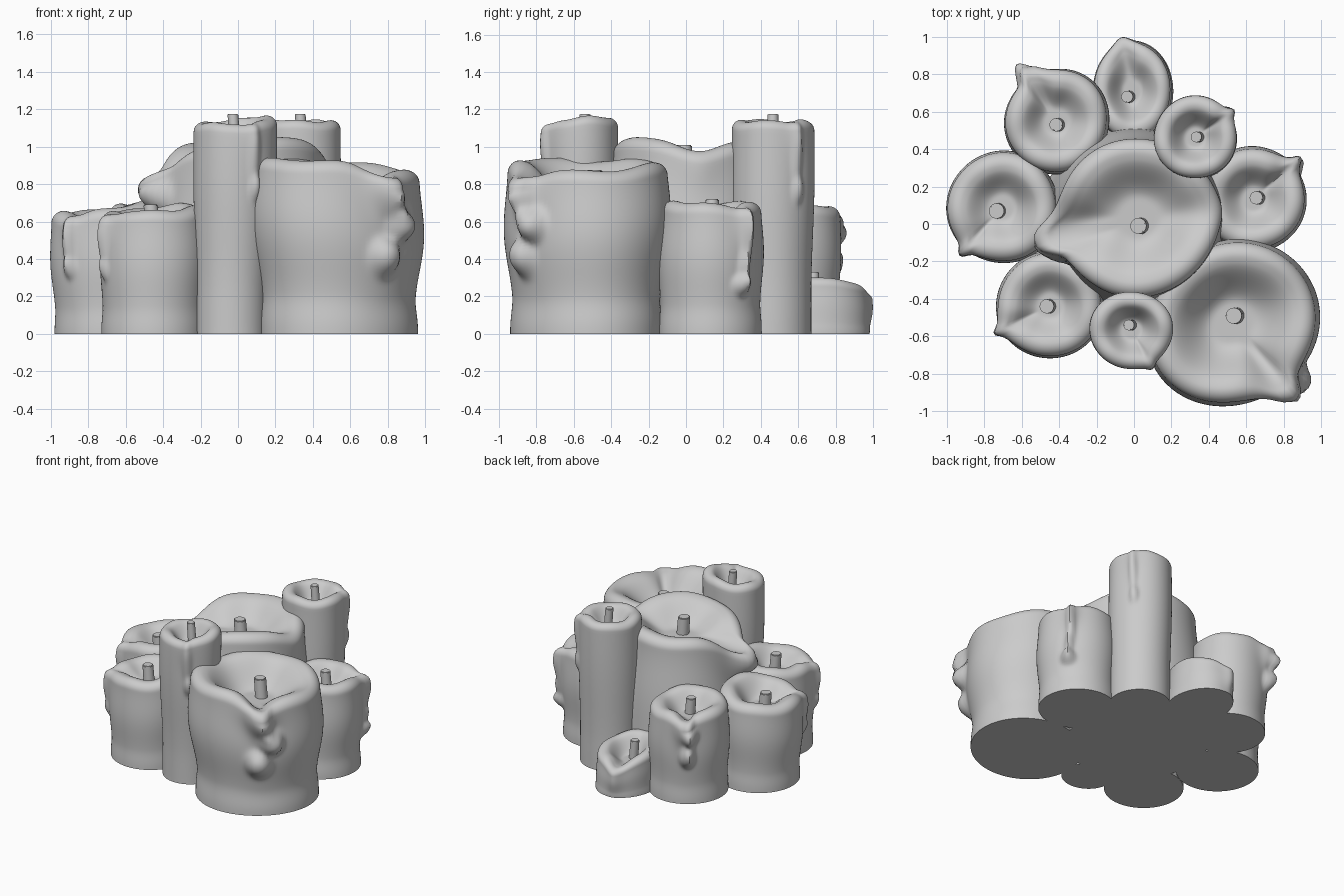
import bpy, bmesh, math
from math import sin, cos, pi, exp, radians

cube = bpy.data.objects.get("Cube")
if cube:
    bpy.data.objects.remove(cube, do_unlink=True)

wax = bpy.data.materials.new("grey wax")
wax.use_nodes = True
GREY = (0.6, 0.6, 0.6, 1)
wax.diffuse_color = GREY
wax.node_tree.nodes["Principled BSDF"].inputs["Base Color"].default_value = GREY

SEG, WALL, LIP, DISH = 112, 48, 10, 16


def angle_gap(a, b):
    return (a - b + pi) % (2 * pi) - pi


def smoothstep(t):
    t = max(0.0, min(1.0, t))
    return t * t * (3 - 2 * t)


def finish(bm, name):
    bmesh.ops.recalc_face_normals(bm, faces=bm.faces)
    mesh = bpy.data.meshes.new(name)
    bm.to_mesh(mesh)
    bm.free()
    mesh.materials.append(wax)
    obj = bpy.data.objects.new(name, mesh)
    bpy.context.collection.objects.link(obj)
    bpy.ops.object.select_all(action='DESELECT')
    obj.select_set(True)
    bpy.context.view_layer.objects.active = obj
    bpy.ops.object.shade_smooth_by_angle(angle=radians(50))


def candle(name, base, base_r, top, top_r, height, wick, wick_r, wick_top, depth=0.13, aspect=1.0,
           skew=0.0, spouts=(), drips=(), tilt=(0, 0), waist=0.03, seed=0.0):
    """Melted candle. spouts: (degrees, reach, dip, width)
    drips: (degrees, z, size across, size along, bulge)"""
    bm = bmesh.new()
    lip = min(0.07, top_r * 0.22)
    floor = height - depth

    def rim(a):
        r, z = top_r, height + tilt[0] * cos(a) + tilt[1] * sin(a)
        r *= 1 + 0.012 * sin(3 * a + seed)
        z += top_r * (0.025 * sin(2 * a + seed * 2) + 0.018 * sin(5 * a + seed))
        reach = 0
        for deg, out, dip, width in spouts:
            d = angle_gap(a, radians(deg)) / width
            reach += out / (1 + d * d) ** 1.5
            z -= dip * exp(-d * d / 2)
        return r, reach, z

    def wall_point(a, t):
        r1, reach, zr = rim(a)
        z = t * (zr - lip)
        s = smoothstep(t)
        r = (base_r + (r1 - base_r) * s) * (1 + skew * sin(2 * a))
        r += waist * base_r * (sin(2 * pi * (t * 1.15 + 0.05 * sin(a + seed))) * -0.8) * smoothstep(t * 4)
        r += reach * exp(-((zr - lip - z) / 0.13) ** 2)
        for deg, dz, across, along, bulge in drips:
            u = angle_gap(a, radians(deg)) * r / across
            v = (z - dz) / along
            q = u * u + v * v
            r += bulge * exp(-q * q * 0.5 - q * 0.4)
        return r, z, s

    def lip_point(r, z, k):
        return r - lip * (1 - cos(k)), z + lip * sin(k)

    rings = []
    for i in range(WALL + LIP + DISH + 1):
        ring = []
        for j in range(SEG):
            a = 2 * pi * j / SEG
            r, z, s = wall_point(a, min(1, i / WALL))
            if i > WALL:
                # rounded lip
                r, z = lip_point(r, z, min(1, (i - WALL) / LIP) * pi * 0.6)
            if i > WALL + LIP:
                # hollow bowl
                f = 1 - (i - WALL - LIP) / (DISH + 1)
                z = floor + (z - floor) * smoothstep((f - 0.3) / 0.72)
                r *= f
            cx = base[0] + (top[0] - base[0]) * s
            cy = base[1] + (top[1] - base[1]) * s
            ring.append(bm.verts.new((cx + r * cos(a), cy + aspect * r * sin(a), z)))
        rings.append(ring)
    for low, high in zip(rings, rings[1:]):
        for j in range(SEG):
            k = (j + 1) % SEG
            bm.faces.new((low[j], low[k], high[k], high[j]))
    bm.faces.new(rings[0][::-1])
    bm.faces.new(rings[-1])
    finish(bm, name)

    # wick
    bm = bmesh.new()
    length = wick_top - floor + 0.04
    bmesh.ops.create_cone(bm, cap_ends=True, segments=20, radius1=wick_r, radius2=wick_r * 0.95, depth=length)
    for v in bm.verts:
        v.co.x += wick[0] - 0.08 * v.co.z
        v.co.y += wick[1]
        v.co.z += wick_top - length / 2
    rim_edges = [e for e in bm.edges if all(v.co.z > wick_top - 0.001 for v in e.verts)]
    bmesh.ops.bevel(bm, geom=rim_edges, offset=wick_r * 0.12, segments=2, affect='EDGES')
    finish(bm, name + "_wick")


candle("centre_candle", (0.0, 0.03), 0.5, (0.025, 0.035), 0.43, 1.04, (0.03, -0.01), 0.045, 1.01,
       depth=0.16, tilt=(0.01, 0), seed=1.0, waist=0.02,
       spouts=[(-169, 0.15, 0.07, 0.22), (-169, 0, 0.12, 0.5), (5, 0.02, 0.09, 0.3)],
       drips=[(-158, 0.73, 0.07, 0.08, 0.07)])

candle("front_left_wide_candle", (0.54, -0.535), 0.42, (0.525, -0.53), 0.455, 0.91, (0.54, -0.49), 0.045, 0.875,
       depth=0.18, aspect=0.96, skew=0.05, tilt=(-0.03, 0), waist=0.05, seed=2.5,
       spouts=[(-54, 0.12, 0.05, 0.22)],
       drips=[(-42, 0.58, 0.07, 0.08, 0.1), (-54, 0.41, 0.075, 0.09, 0.08), (-48, 0.7, 0.05, 0.08, 0.05)])

candle("front_tall_candle", (-0.035, -0.56), 0.185, (-0.015, -0.565), 0.225, 1.14, (-0.02, -0.54), 0.03, 1.175,
       depth=0.11, aspect=0.92, tilt=(0.015, 0.01), waist=0.02, seed=0.4,
       spouts=[(-66, 0.02, 0.015, 0.25)],
       drips=[(-63, 0.95, 0.03, 0.14, 0.02), (-60, 0.78, 0.03, 0.06, 0.03)])

candle("front_right_candle", (-0.45, -0.43), 0.28, (-0.45, -0.435), 0.28, 0.67, (-0.46, -0.44), 0.04, 0.69,
       depth=0.1, tilt=(0.015, 0.01), seed=3.3,
       spouts=[(-153, 0.04, 0.025, 0.2)],
       drips=[(-153, 0.46, 0.025, 0.13, 0.025), (-153, 0.34, 0.03, 0.05, 0.02)])

candle("right_candle", (-0.69, 0.09), 0.29, (-0.705, 0.09), 0.295, 0.675, (-0.73, 0.07), 0.043, 0.655,
       depth=0.11, tilt=(0.03, 0), seed=4.0,
       spouts=[(-131, 0.03, 0.02, 0.2)],
       drips=[(-131, 0.48, 0.03, 0.13, 0.03), (-131, 0.35, 0.035, 0.05, 0.025)])

candle("back_right_candle", (-0.40, 0.54), 0.275, (-0.415, 0.55), 0.275, 0.695, (-0.41, 0.53), 0.037, 0.705,
       depth=0.11, skew=0.02, tilt=(0, -0.01), seed=5.0,
       spouts=[(116, 0.06, 0.05, 0.25)],
       drips=[(126, 0.54, 0.045, 0.06, 0.055), (122, 0.37, 0.045, 0.07, 0.055), (126, 0.46, 0.03, 0.12, 0.03)])

candle("back_short_candle", (-0.005, 0.71), 0.215, (-0.01, 0.71), 0.205, 0.30, (-0.03, 0.68), 0.033, 0.33,
       depth=0.11, aspect=1.25, tilt=(0, -0.03), waist=0.01, seed=0.0,
       spouts=[(104, 0.035, 0.05, 0.3)])

candle("back_left_tall_candle", (0.33, 0.455), 0.215, (0.327, 0.463), 0.222, 1.14, (0.34, 0.465), 0.03, 1.175,
       depth=0.11, waist=0.015, seed=3.2,
       spouts=[(34, 0.025, 0.015, 0.2)],
       drips=[(36, 0.95, 0.028, 0.14, 0.02), (38, 0.77, 0.03, 0.06, 0.025)])

candle("left_candle", (0.63, 0.13), 0.275, (0.64, 0.132), 0.275, 0.70, (0.66, 0.14), 0.037, 0.72,
       depth=0.11, waist=0.04, seed=2.0,
       spouts=[(42, 0.05, 0.02, 0.2)],
       drips=[(42, 0.50, 0.028, 0.16, 0.03), (38, 0.34, 0.024, 0.09, 0.03), (37, 0.26, 0.045, 0.05, 0.045)])
